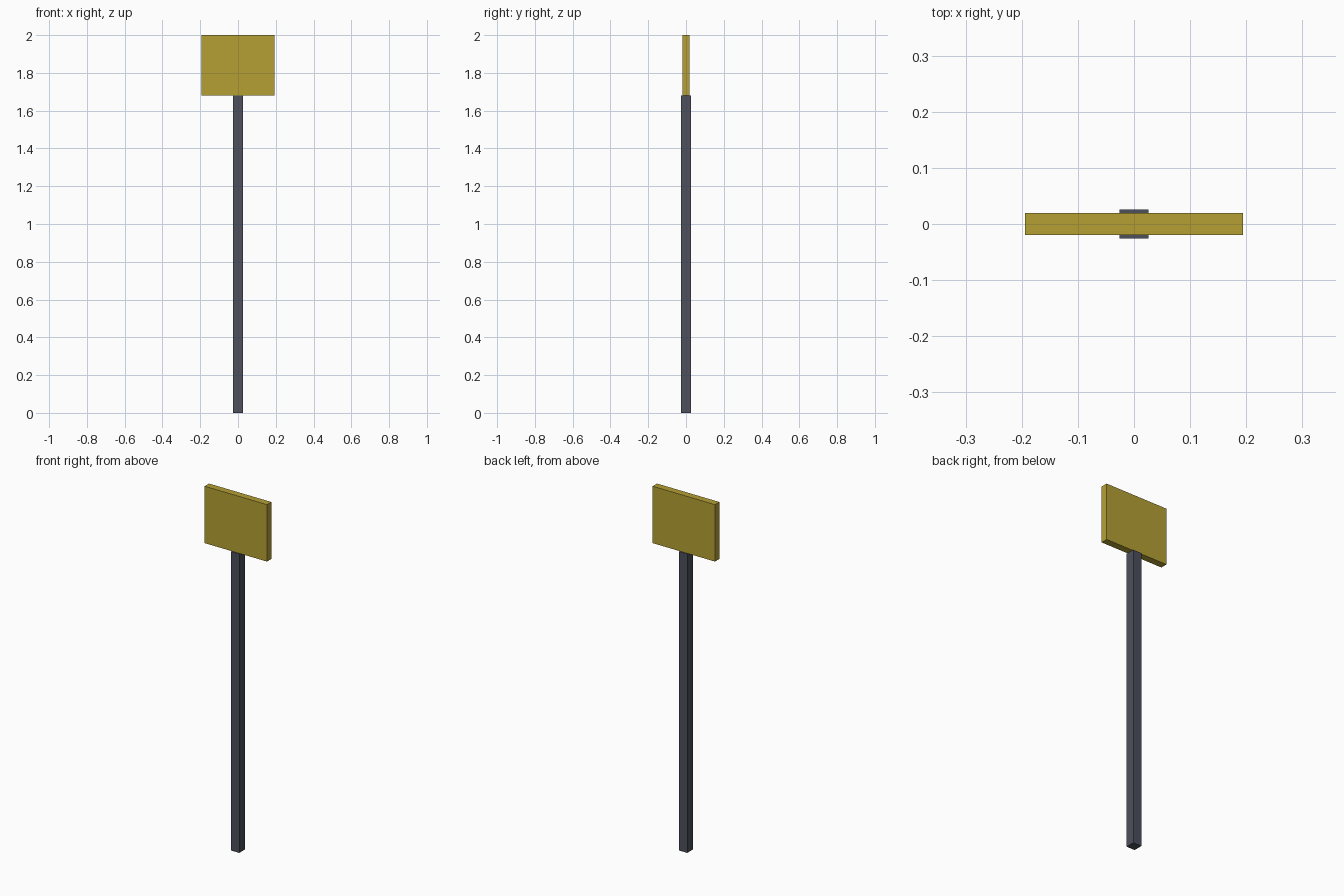
import bpy

if "Cube" in bpy.data.objects:
    bpy.data.objects.remove(bpy.data.objects["Cube"])


def material(name, rgb):
    m = bpy.data.materials.new(name)
    m.diffuse_color = (*rgb, 1.0)
    m.use_nodes = True
    m.node_tree.nodes["Principled BSDF"].inputs["Base Color"].default_value = m.diffuse_color
    return m


def box(name, size, z_bottom, mat):
    """Axis-aligned box centred on x and y, resting on z_bottom."""
    bpy.ops.mesh.primitive_cube_add(size=1, location=(0, 0, z_bottom + size[2] / 2))
    ob = bpy.context.object
    ob.name = name
    ob.scale = size
    bpy.ops.object.transform_apply(location=False, rotation=False, scale=True)
    ob.data.materials.append(mat)
    return ob


yellow = material("mustard_yellow", (0.462, 0.352, 0.034))
grey = material("dark_slate_grey", (0.074, 0.080, 0.107))

POST_HEIGHT = 1.68

# Square post
box("post", (0.052, 0.052, POST_HEIGHT), 0, grey)

# Sign board standing on top of the post
box("sign_board", (0.388, 0.039, 2.0 - POST_HEIGHT), POST_HEIGHT, yellow)
